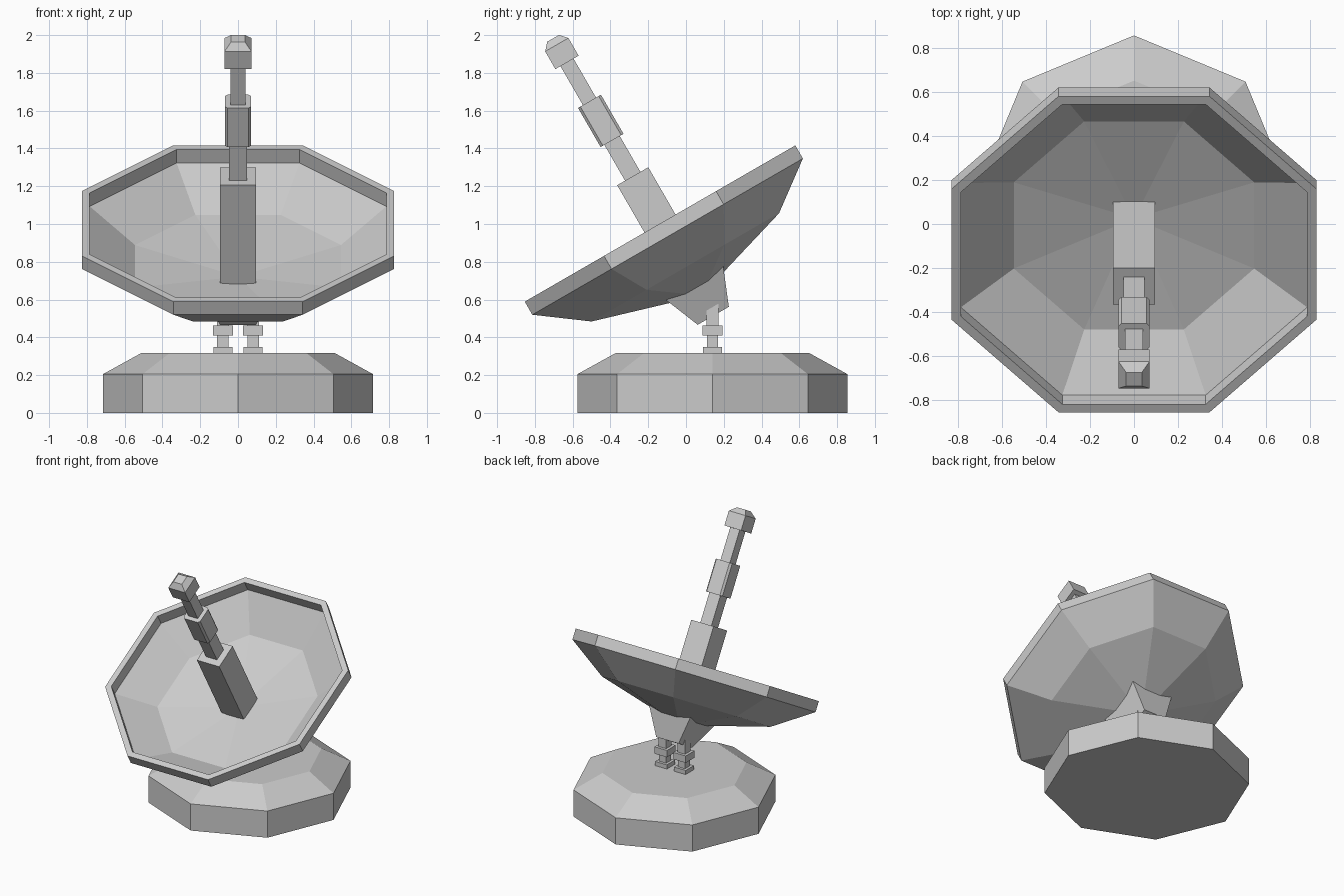
import bpy
import bmesh
from math import sin, cos, pi, radians

cube = bpy.data.objects.get("Cube")
if cube:
    bpy.data.objects.remove(cube, do_unlink=True)

GREY = (0.6, 0.6, 0.6, 1)
grey = bpy.data.materials.new("light_grey")
grey.diffuse_color = GREY
grey.use_nodes = True
grey.node_tree.nodes["Principled BSDF"].inputs["Base Color"].default_value = GREY


def polygon(sides, flats=True):
    """Unit polygon; with flats, sides face the axes and the apothem is one."""
    turn = pi / sides if flats else 0
    size = 1 / cos(pi / sides) if flats else 1
    return [(size * cos(turn + 2 * pi * i / sides), size * sin(turn + 2 * pi * i / sides))
            for i in range(sides)]


def loft(name, section, profile, origin=(0, 0, 0), tilt=0):
    """Sweep a section up a (size, height) profile; size zero makes a point."""
    bm = bmesh.new()
    rings = []
    for size, z in profile:
        if size == 0:
            rings.append([bm.verts.new((0, 0, z))])
        else:
            rings.append([bm.verts.new((x * size, y * size, z)) for x, y in section])
    n = len(section)
    for a, b in zip(rings, rings[1:]):
        for i in range(n):
            j = (i + 1) % n
            corners = [a[i % len(a)], a[j % len(a)], b[j % len(b)], b[i % len(b)]]
            bm.faces.new(list(dict.fromkeys(corners)))
    for end in (rings[0], rings[-1]):
        if len(end) > 1:
            bm.faces.new(end)
    bmesh.ops.recalc_face_normals(bm, faces=bm.faces)
    mesh = bpy.data.meshes.new(name)
    bm.to_mesh(mesh)
    bm.free()
    mesh.materials.append(grey)
    obj = bpy.data.objects.new(name, mesh)
    obj.location = origin
    obj.rotation_euler.x = tilt
    bpy.context.collection.objects.link(obj)
    return obj


SQUARE = polygon(4)
OCTAGON = polygon(8)
BASE_Y = 0.14

# Octagonal base with a sloped shoulder
loft("base", polygon(8, flats=False), [(0.715, 0), (0.715, 0.205), (0.51, 0.318)],
     (0, BASE_Y, 0))

# Pair of stepped legs
for side, x in (("left", 0.08), ("right", -0.08)):
    loft(side + "_leg", SQUARE,
         [(0.05, 0.31), (0.05, 0.35), (0.03, 0.35), (0.03, 0.41),
          (0.053, 0.41), (0.053, 0.463), (0.032, 0.463), (0.032, 0.58)],
         (x, BASE_Y, 0))

# Everything above shares one tilted axis, measured from the rim centre
HEAD = dict(origin=(0, -0.1375, 1.0025), tilt=radians(30))

loft("dish_mount", SQUARE, [(0.095, -0.564), (0.188, -0.335)], **HEAD)

# Dish shell: back point, bend, rim, inner wall, inner bend, floor point
loft("dish", OCTAGON,
     [(0, -0.44), (0.573, -0.268), (0.827, -0.08), (0.827, 0),
      (0.785, 0), (0.785, -0.083), (0.545, -0.262), (0, -0.325)], **HEAD)

# Feed mast, from thick foot to tapered cap
loft("mast_foot", SQUARE, [(0.095, -0.33), (0.095, 0.289)], **HEAD)
loft("mast_rod", SQUARE,
     [(0.047, 0.25), (0.047, 0.55), (0.04, 0.55), (0.04, 1.0)], **HEAD)

c = 0.8
CHAMFERED = [(1, -c), (1, c), (c, 1), (-c, 1), (-1, c), (-1, -c), (-c, -1), (c, -1)]
loft("mast_collar", CHAMFERED, [(0.07, 0.508), (0.07, 0.747)], **HEAD)
loft("mast_cap", SQUARE, [(0.071, 0.985), (0.071, 1.093), (0.036, 1.132)], **HEAD)
